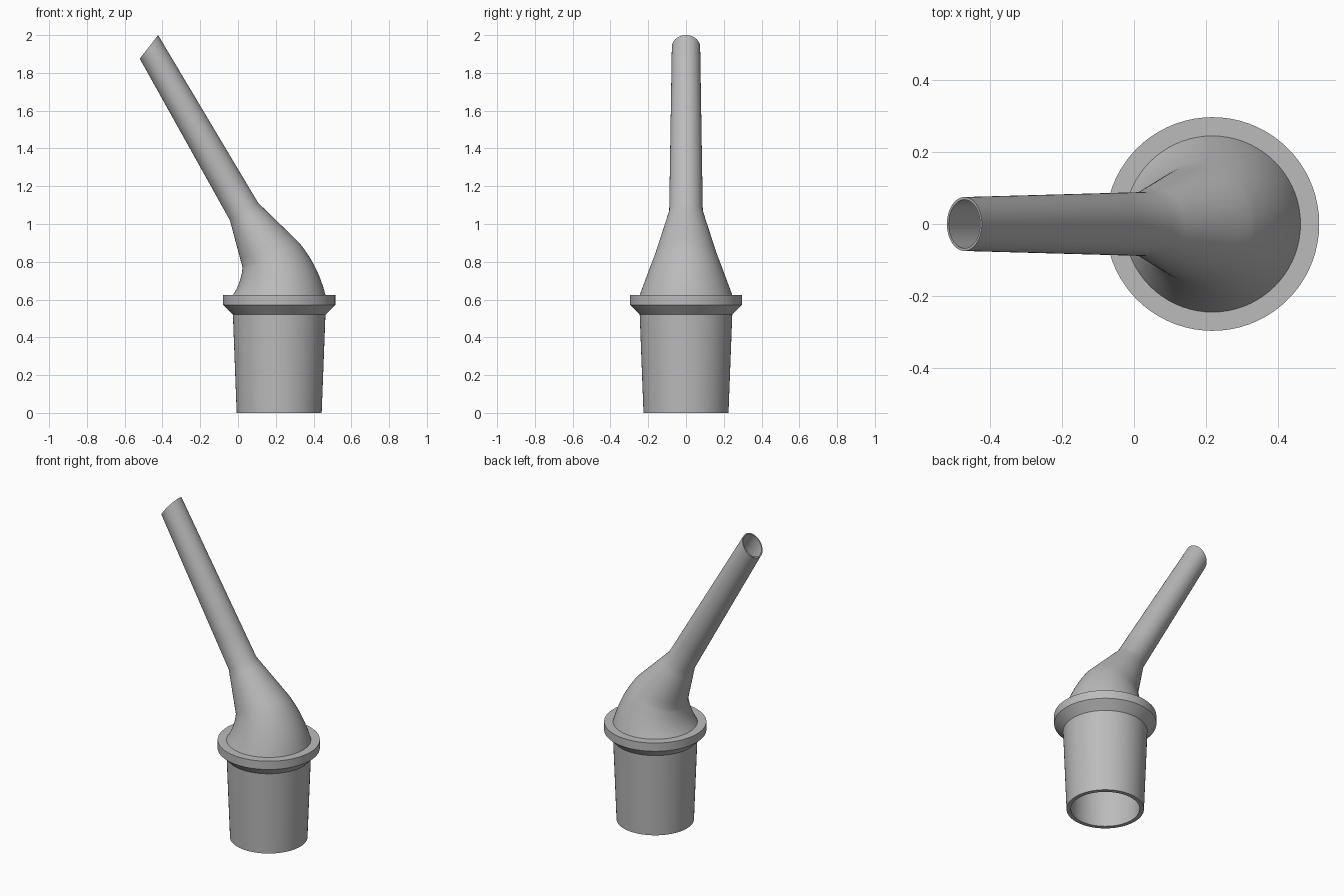
import bpy, bmesh, math
from mathutils import Vector

cube = bpy.data.objects.get("Cube")
if cube:
    bpy.data.objects.remove(cube)

SEGMENTS = 72
AXIS_X = 0.218

grey = bpy.data.materials.new("plain grey")
grey.use_nodes = True
COLOUR = (0.5, 0.5, 0.5, 1)
grey.diffuse_color = COLOUR
grey.node_tree.nodes["Principled BSDF"].inputs["Base Color"].default_value = COLOUR


def ring(left, right, width, scale=1.0):
    """Elliptical ring spanning two points of the front outline."""
    a, b = Vector((left[0], 0, left[1])), Vector((right[0], 0, right[1]))
    mid, half = (a + b) / 2, (b - a) / 2 * scale
    side = Vector((0, width * scale, 0))
    turns = [2 * math.pi * i / SEGMENTS for i in range(SEGMENTS)]
    return [mid + half * math.cos(t) + side * math.sin(t) for t in turns]


def level(radius, z):
    return ring((AXIS_X - radius, z), (AXIS_X + radius, z), radius)


def loft(name, rings):
    bm = bmesh.new()
    rows = [[bm.verts.new(p) for p in r] for r in rings]
    for low, high in zip(rows, rows[1:]):
        for i in range(SEGMENTS):
            j = (i + 1) % SEGMENTS
            bm.faces.new((low[i], low[j], high[j], high[i]))
    mesh = bpy.data.meshes.new(name)
    bm.to_mesh(mesh)
    bm.free()
    mesh.materials.append(grey)
    obj = bpy.data.objects.new(name, mesh)
    bpy.context.collection.objects.link(obj)
    bpy.ops.object.select_all(action="DESELECT")
    obj.select_set(True)
    bpy.context.view_layer.objects.active = obj
    bpy.ops.object.shade_smooth_by_angle(angle=math.radians(30))
    return obj


# Tapered hollow socket: bore, bottom rim, outer wall
loft("socket", [level(0.22, 0.625), level(0.2, 0), level(0.225, 0), level(0.245, 0.52)])

# Collar with a sloping underside
loft("collar", [level(0.245, 0.52), level(0.297, 0.572),
                level(0.297, 0.625), level(0.245, 0.625)])

# Bent shoulder: shrinking rings swung about a pivot beside the collar
PIVOT = Vector((-0.31, 0.625))
BEND = math.radians(23.4)
STEPS = 12
spans = []
for i in range(STEPS + 1):
    t = i / STEPS
    radius = 0.245 + (0.164 - 0.245) * t
    ray = Vector((math.cos(BEND * t), math.sin(BEND * t)))
    spans.append((PIVOT + ray * (0.528 - radius), PIVOT + ray * (0.528 + radius), radius))

# Straight funnel, then the thin tube with its slanted mouth
stations = [spans[-1],
            (Vector((-0.043, 1.02)), Vector((0.106, 1.113)), 0.089),
            (Vector((-0.52, 1.875)), Vector((-0.423, 2.0)), 0.075)]
for start, end in zip(stations, stations[1:]):
    for i in range(1, 7):
        spans.append(tuple(a + (b - a) * (i / 6) for a, b in zip(start, end)))

outer = [ring(*s) for s in spans]
inner = [ring(*s, scale=0.9) for s in reversed(spans)]
loft("angled_spout", outer + inner)
